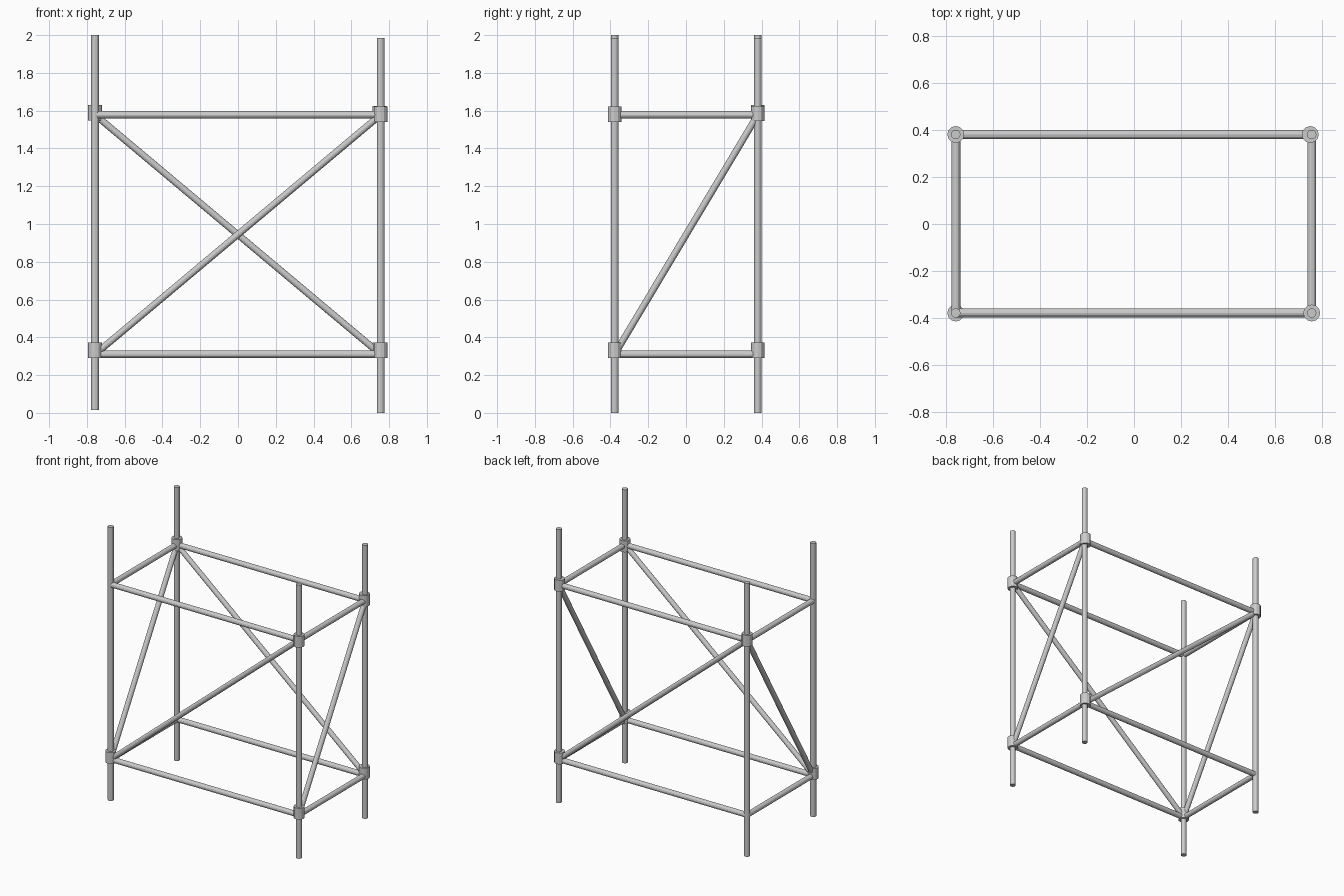
import bpy
from mathutils import Vector

if "Cube" in bpy.data.objects:
    bpy.data.objects.remove(bpy.data.objects["Cube"])

SIDES = 12
TUBE = 0.02
LOW, HIGH = 0.31, 1.578


def tube(name, a, b, r=TUBE):
    """Capped cylinder between two points."""
    a, b = Vector(a), Vector(b)
    d = b - a
    bpy.ops.mesh.primitive_cylinder_add(vertices=SIDES, radius=r, depth=d.length,
                                        location=(a + b) / 2)
    ob = bpy.context.object
    ob.name = name
    ob.rotation_euler = d.to_track_quat('Z', 'Y').to_euler()
    return ob


corners = {
    "front_left": (-0.757, -0.378),
    "front_right": (0.755, -0.378),
    "back_right": (0.755, 0.38),
    "back_left": (-0.757, 0.38),
}

# Upright posts: the left pair sits slightly higher than the right pair
for name, (x, y) in corners.items():
    lift = 0.015 if x < 0 else 0.0
    tube(name + "_post", (x, y, lift), (x, y, 1.985 + lift))

# Horizontal rails and one diagonal brace on each side
# (start corner, end corner, side name); the brace rises from start to end
sides = [
    ("front_left", "front_right", "front"),
    ("back_right", "back_left", "back"),
    ("front_left", "back_left", "left"),
    ("front_right", "back_right", "right"),
]
for start, end, side in sides:
    a, b = corners[start], corners[end]
    for level, z in (("lower", LOW), ("upper", HIGH)):
        tube(f"{side}_{level}_rail", (*a, z), (*b, z), 0.019)
    tube(side + "_brace", (*a, LOW), (*b, HIGH), 0.018)

# Coupler sleeves where the braces meet the posts
couplers = [
    ("front_left", "lower", 0.332),
    ("front_right", "lower", 0.332),
    ("back_right", "lower", 0.332),
    ("front_right", "upper", 1.58),
    ("back_right", "upper", 1.585),
    ("back_left", "upper", 1.588),
]
for corner, level, z in couplers:
    x, y = corners[corner]
    if corner == "back_right":
        x -= 0.006
    tube(f"{corner}_{level}_coupler", (x, y, z - 0.041), (x, y, z + 0.041), 0.036)
